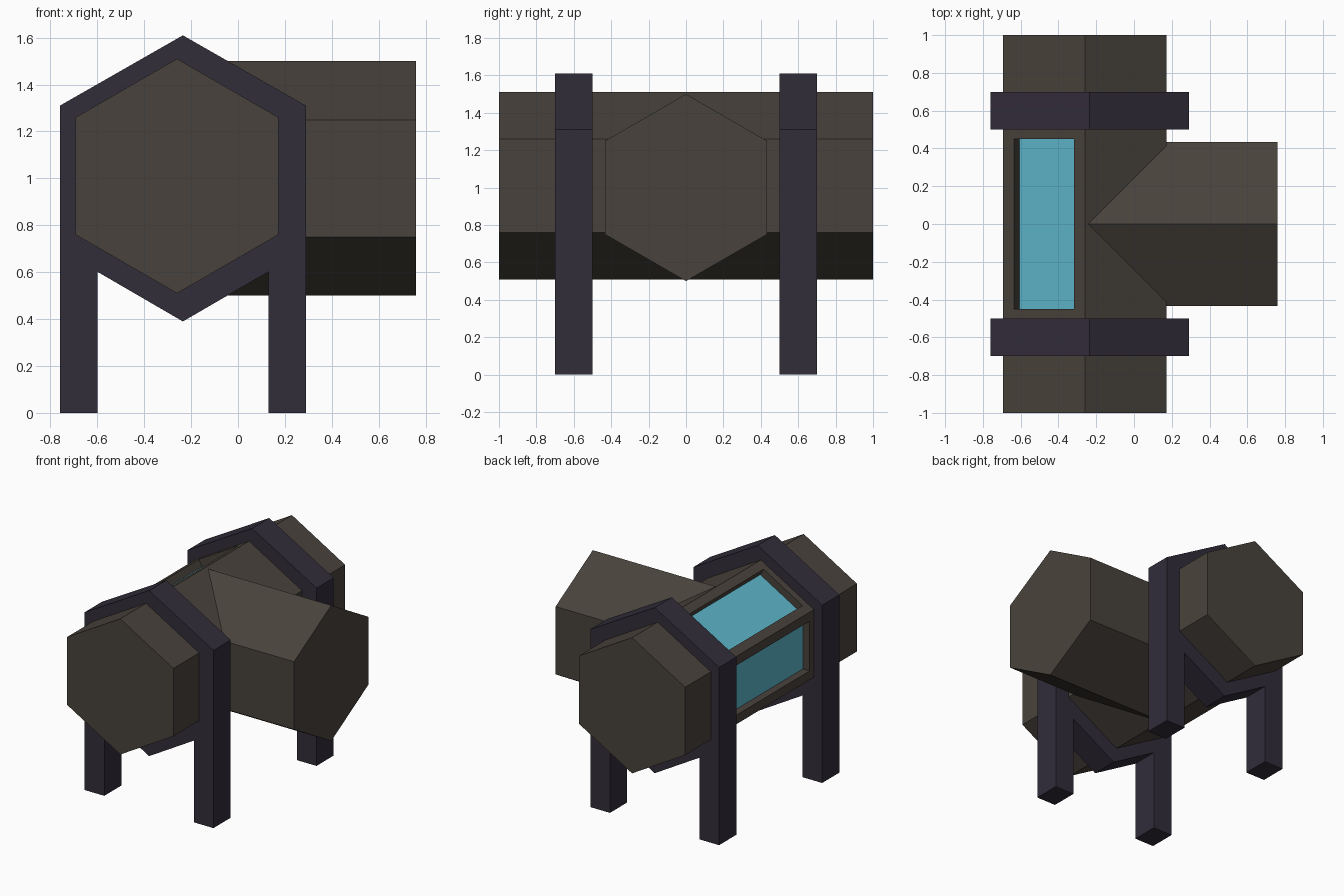
import bpy, bmesh
from math import sin, cos, pi
from mathutils import Vector

if "Cube" in bpy.data.objects:
    bpy.data.objects.remove(bpy.data.objects["Cube"])


def material(name, rgb):
    m = bpy.data.materials.new(name)
    m.diffuse_color = (*rgb, 1)
    m.use_nodes = True
    m.node_tree.nodes["Principled BSDF"].inputs["Base Color"].default_value = m.diffuse_color
    return m


SHELL = material("brown_shell", (0.066, 0.055, 0.045))
FRAME = material("dark_frame", (0.032, 0.026, 0.042))
GLASS = material("blue_glass", (0.11, 0.47, 0.60))


def hexagon(u, z, r):
    """Hexagon profile with points at top and bottom."""
    return [(u + r * sin(i * pi / 3), z + r * cos(i * pi / 3)) for i in range(6)]


def prism(profile, stations, axis):
    """Closed prism through the given stations along the x or y axis."""
    bm = bmesh.new()
    def place(u, z, s):
        return (s, u, z) if axis == "x" else (u, s, z)
    rings = [[bm.verts.new(place(u, z, s)) for u, z in profile] for s in stations]
    n = len(profile)
    for a, b in zip(rings, rings[1:]):
        for i in range(n):
            j = (i + 1) % n
            bm.faces.new((a[i], a[j], b[j], b[i]))
    bm.faces.new(rings[0])
    bm.faces.new(rings[-1][::-1])
    bmesh.ops.recalc_face_normals(bm, faces=bm.faces)
    return bm


def finish(bm, name, *mats):
    mesh = bpy.data.meshes.new(name)
    bm.normal_update()
    bm.to_mesh(mesh)
    bm.free()
    for m in mats:
        mesh.materials.append(m)
    obj = bpy.data.objects.new(name, mesh)
    bpy.context.collection.objects.link(obj)
    return obj


# Main chamber, with two recessed windows on its left side
MARGIN, DEPTH, WIN_Y = 0.067, 0.055, 0.45
mid = WIN_Y + MARGIN
bm = prism(hexagon(-0.26, 1.01, 0.5), (-1, -mid, mid, 1), "y")
bm.normal_update()
windows = [f for f in bm.faces
           if abs(f.calc_center_median().y) < 0.01 and f.normal.x < -0.3 and f.normal.z > -0.1]
bmesh.ops.inset_individual(bm, faces=windows, thickness=MARGIN, use_even_offset=True)
normals = [f.normal.copy() for f in windows]
panes = bmesh.ops.extrude_discrete_faces(bm, faces=windows)["faces"]
for pane, normal in zip(panes, normals):
    bmesh.ops.translate(bm, verts=pane.verts, vec=-DEPTH * Vector(normal))
    pane.material_index = 1
finish(bm, "main_chamber", SHELL, GLASS)

# Side chamber running out to the right
finish(prism(hexagon(0, 1.0, 0.5), (-0.26, 0.76), "x"), "side_chamber", SHELL)

# Two hexagonal support frames with legs
CX, HALF, LEG = -0.235, 0.525, 0.16
right = [(0, 1.61), (HALF, 1.31), (HALF, 0), (HALF - LEG, 0), (HALF - LEG, 0.602)]
outline = ([(CX + u, z) for u, z in right] + [(CX, 0.39)]
           + [(CX - u, z) for u, z in right[:0:-1]])
for name, y in (("front_support", -0.6), ("back_support", 0.6)):
    finish(prism(outline, (y - 0.1, y + 0.1), "y"), name, FRAME)
